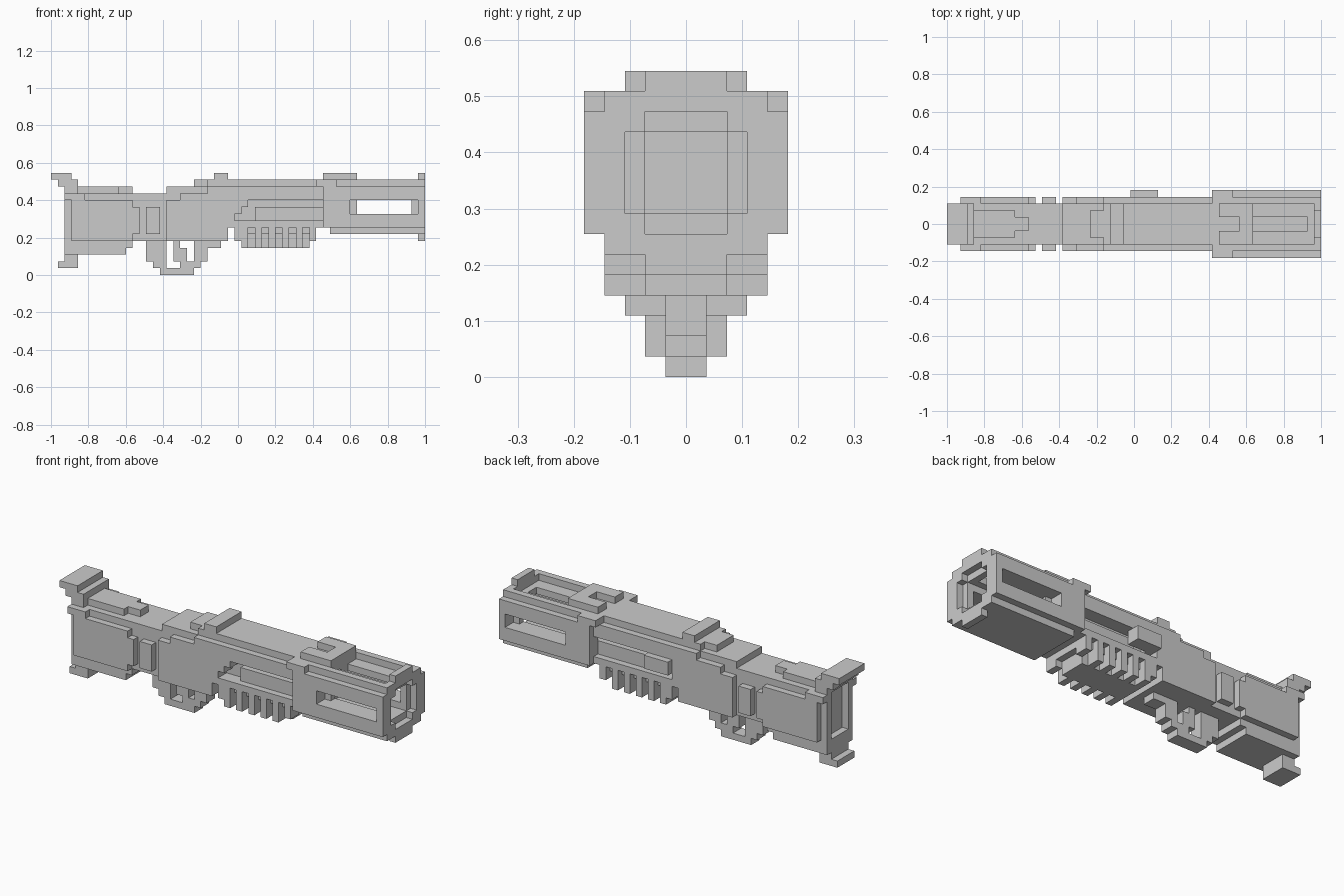
import bpy
import bmesh
from mathutils import Matrix, Vector

if "Cube" in bpy.data.objects:
    bpy.data.objects.remove(bpy.data.objects["Cube"])

LENGTH = 55              # grid cells along the longest side
CELL = 2 / LENGTH

grey = bpy.data.materials.new("plain grey")
grey.use_nodes = True
grey.diffuse_color = (0.6, 0.6, 0.6, 1)
grey.node_tree.nodes["Principled BSDF"].inputs["Base Color"].default_value = grey.diffuse_color


def add_block(bm, low, high):
    low, high = Vector(low), Vector(high)
    place = Matrix.Translation((low + high) / 2) @ Matrix.Diagonal((high - low).to_4d())
    bmesh.ops.create_cube(bm, size=1, matrix=place)


def part(name, *blocks):
    """Blocks are made by the functions centre and pair, in grid cells."""
    bm = bmesh.new()
    for group in blocks:
        for low, high in group:
            add_block(bm, low, high)
    to_world = Matrix.Translation((-1, 0, 0)) @ Matrix.Scale(CELL, 4)
    bm.transform(to_world)
    mesh = bpy.data.meshes.new(name)
    bm.to_mesh(mesh)
    bm.free()
    mesh.materials.append(grey)
    obj = bpy.data.objects.new(name, mesh)
    bpy.context.collection.objects.link(obj)
    return obj


def centre(start, end, half, bottom, top):
    return [((start, -half, bottom), (end, half, top))]


def pair(start, end, inner, outer, bottom, top):
    return [((start, inner, bottom), (end, outer, top)),
            ((start, -outer, bottom), (end, -inner, top))]


# Butt: pad on top, hollow flange with a wider cap, toe below
part("butt_top_pad", centre(0, 3, 3, 14, 15), centre(1, 4, 3, 13, 14))
part("butt_flange",
     pair(2, 3, 2, 3, 5, 11),
     pair(2, 5, 2, 4, 11, 12),
     centre(2, 4, 3, 12, 13),
     centre(2, 4, 3, 3, 5))
part("butt_toe", centre(1, 4, 2, 1, 2), centre(2, 4, 2, 2, 3))

# Stock: core, stepped side plates, comb and lower block
part("stock_core", centre(3, 17, 3, 5, 12))
part("stock_side_plates",
     pair(3, 12, 3, 4, 5, 11),
     pair(12, 13, 3, 4, 6, 10))
part("stock_comb", centre(4, 10, 2, 12, 13), centre(10, 12, 1, 12, 13))
part("stock_lower_block", centre(4, 11, 3, 3, 5), centre(11, 12, 3, 4, 5))
part("grip_ribs", pair(14, 16, 3, 4, 6, 10))

# Trigger guard loop with the trigger inside
part("trigger_guard",
     centre(14, 17, 1, 2, 5),
     centre(15, 17, 1, 1, 2),
     centre(16, 21, 1, 0, 1),
     centre(19, 22, 1, 1, 2),
     centre(21, 23, 1, 2, 4),
     centre(21, 25, 1, 4, 5))
part("trigger", centre(18, 19, 1, 3, 5), centre(18, 20, 1, 2, 4))

# Receiver with stepped top and rear sight
part("receiver_core", centre(17, 27, 3, 7, 13), centre(17, 26, 3, 5, 7))
part("receiver_side_plates",
     pair(17, 26, 3, 4, 5, 11),
     pair(19, 26, 3, 4, 11, 12),
     pair(23, 26, 3, 4, 12, 13),
     pair(26, 27, 3, 4, 7, 13))
part("receiver_top", centre(21, 23, 2, 13, 14), centre(23, 27, 3, 13, 14))
part("rear_sight", centre(24, 26, 3, 14, 15))

# Barrel housing with long, stepped side openings
part("housing_core", centre(27, 44, 2, 7, 13))
part("housing_top", centre(27, 44, 3, 13, 14))
part("housing_rails",
     pair(27, 44, 2, 4, 11, 13),
     pair(27, 44, 2, 4, 7, 8),
     pair(30, 44, 2, 3, 8, 10),
     pair(27, 28, 2, 4, 9, 11),
     pair(28, 29, 2, 4, 10, 11))
part("bolt_handle", [((27, 3, 9), (31, 5, 11))])

# Finned fore grip
part("fore_grip_core", centre(27, 39, 3, 6, 7), centre(28, 38, 2, 4, 6))
part("fore_grip_rims",
     pair(27, 29, 2, 4, 5, 7),
     pair(38, 39, 2, 4, 5, 7))
part("fore_grip_fins", *[pair(x, x + 1, 2, 4, 4, 7) for x in range(28, 38, 2)])

# Shroud: side walls with a window, floor, and open roof
part("shroud_side_walls",
     pair(40, 44, 3, 5, 7, 13),
     pair(44, 54, 3, 5, 7, 9),
     pair(44, 54, 3, 5, 11, 13))
part("shroud_collar", pair(39, 42, 3, 5, 13, 14))
part("shroud_floor", centre(41, 54, 4, 6, 7))
part("shroud_roof", pair(42, 54, 3, 4, 13, 14), centre(44, 45, 3, 13, 14))
part("front_sight", pair(40, 45, 1, 3, 14, 15), centre(43, 45, 1, 14, 15))

# Inner sleeve with a slot in the top and in each side
part("sleeve",
     centre(44, 54, 3, 7, 8),
     pair(44, 54, 2, 3, 8, 9),
     pair(44, 54, 2, 3, 11, 13),
     pair(44, 45, 2, 3, 9, 11),
     pair(53, 54, 2, 3, 9, 11),
     pair(44, 54, 1, 2, 12, 13),
     centre(44, 45, 1, 12, 13),
     centre(53, 54, 1, 12, 13))

# Stepped muzzle ring
part("muzzle_ring",
     pair(54, 55, 3, 5, 7, 13),
     pair(54, 55, 2, 4, 12, 14),
     pair(54, 55, 2, 4, 6, 8),
     centre(54, 55, 2, 13, 15),
     centre(54, 55, 2, 5, 7))
